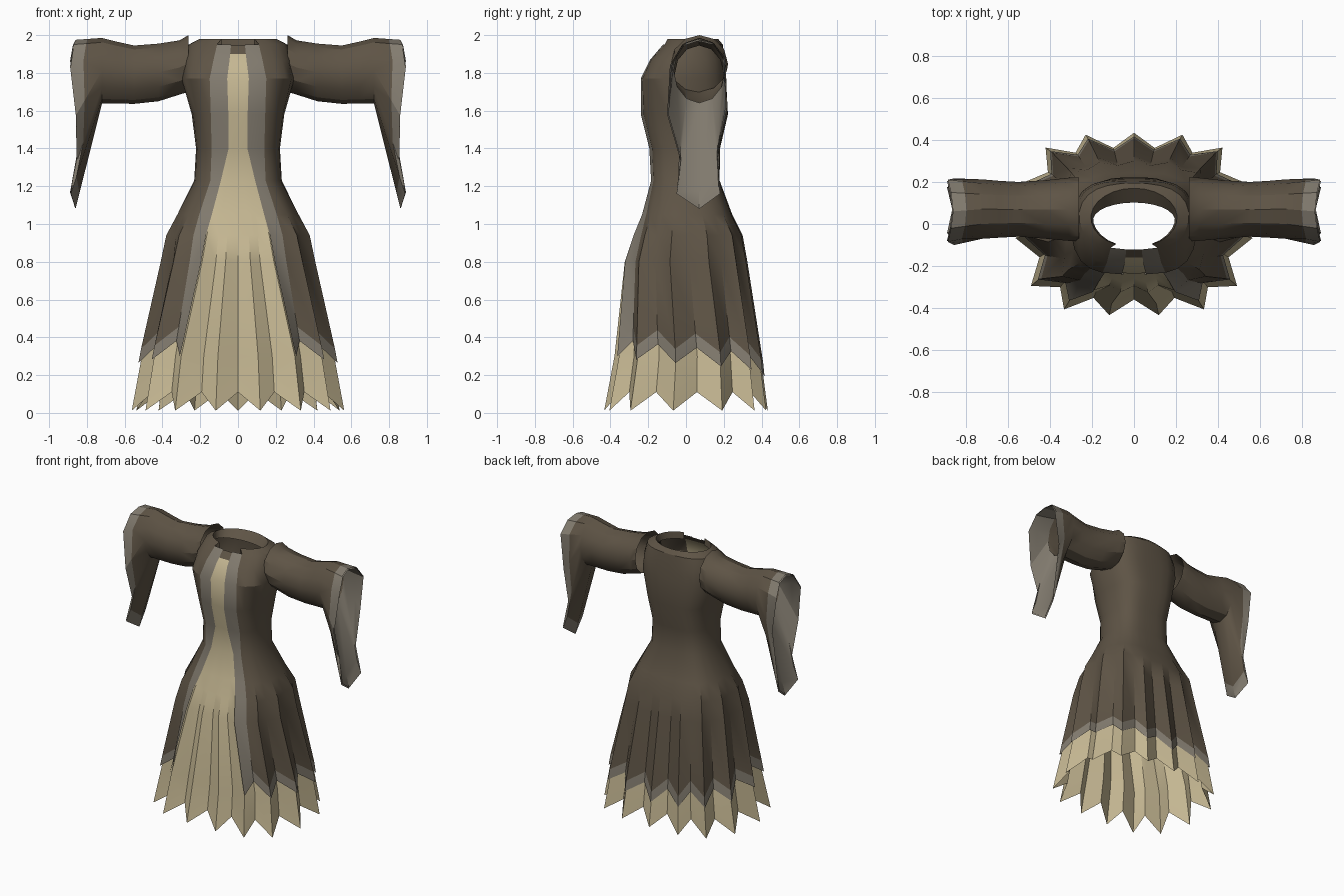
import bpy
from math import sin, cos, radians, pi

cube = bpy.data.objects.get("Cube")
if cube:
    bpy.data.objects.remove(cube)


def material(name, rgb):
    m = bpy.data.materials.new(name)
    m.use_nodes = True
    m.diffuse_color = (*rgb, 1)
    m.node_tree.nodes["Principled BSDF"].inputs["Base Color"].default_value = (*rgb, 1)
    return m


BROWN, GREY, BEIGE = range(3)
MATS = [material("brown_cloth", (.112, .088, .06)),
        material("grey_trim", (.225, .2, .16)),
        material("beige_linen", (.56, .475, .29))]


def loft(name, rings, color, closed=False, angle=30):
    """Skin rings of points; color(row, column) gives a material or None for no face."""
    n = len(rings[0])
    verts = [p for ring in rings for p in ring]
    faces, mats = [], []
    for r in range(len(rings) - 1):
        for c in range(n if closed else n - 1):
            m = color(r, c)
            if m is None:
                continue
            d = (c + 1) % n
            faces.append((r * n + c, (r + 1) * n + c, (r + 1) * n + d, r * n + d))
            mats.append(m)
    mesh = bpy.data.meshes.new(name)
    mesh.from_pydata(verts, [], faces)
    for m in MATS:
        mesh.materials.append(m)
    for poly, m in zip(mesh.polygons, mats):
        poly.material_index = m
    ob = bpy.data.objects.new(name, mesh)
    bpy.context.collection.objects.link(ob)
    bpy.ops.object.select_all(action='DESELECT')
    ob.select_set(True)
    bpy.context.view_layer.objects.active = ob
    bpy.ops.object.mode_set(mode='EDIT')
    bpy.ops.mesh.select_all(action='SELECT')
    bpy.ops.mesh.delete_loose()
    bpy.ops.mesh.select_all(action='SELECT')
    bpy.ops.mesh.normals_make_consistent(inside=False)
    bpy.ops.object.mode_set(mode='OBJECT')
    bpy.ops.object.shade_smooth_by_angle(angle=radians(angle))
    return ob


# Gown profile: height, half width, front y, back y, panel angle, trim angle, pleat depth
PROFILE = [
    (1.98, .205, -.11, .17, 8, 25, 0),
    (1.95, .262, -.122, .195, 8, 25, 0),
    (1.87, .285, -.19, .205, 9, 27, 0),
    (1.77, .30, -.24, .212, 11, 30, 0),
    (1.58, .245, -.24, .222, 12, 36, 0),
    (1.40, .222, -.195, .18, 13, 39, 0),
    (1.23, .232, -.188, .178, 23, 39, 0),
    (1.05, .328, -.238, .245, 25, 40, .025),
    (.94, .387, -.285, .30, 26, 41, .07),
    (.80, .415, -.333, .325, 28, 43, .095),
    (.30, .525, -.39, .405, 36, 48, .13),
    (0, .568, -.437, .435, 36, 48, .14)]
COLS = 30


def profile_at(z):
    for hi, lo in zip(PROFILE, PROFILE[1:]):
        if z >= lo[0]:
            t = (hi[0] - z) / (hi[0] - lo[0])
            return [p + (q - p) * t for p, q in zip(hi, lo)]
    return PROFILE[-1]


def gown_point(k, z, scale=1.0):
    """Point on the gown; columns run from the front centre, odd ones are pleat ridges."""
    _, rx, yf, yb, a, b, depth = profile_at(z)
    side = 1 if k <= COLS / 2 else -1
    base = 12 * min(k, COLS - k)
    if base <= 36:
        ang = base / 36 * a
    elif base <= 48:
        ang = a + (base - 36) / 12 * (b - a)
    else:
        ang = b + (base - 48) / 132 * (180 - b)
    s = scale * (1 if k % 2 else 1 - depth)
    ang = radians(ang)
    # Front and back are flattened below the round neckline
    flat = .85 * min(1, (1.98 - z) / .06)
    c = cos(ang) * (1 - flat) + sin(pi / 2 * cos(ang)) * flat
    return (side * rx * s * sin(ang), (yf + yb) / 2 - (yb - yf) / 2 * s * c, z)


def hem(k):
    back = min(k, COLS - k) - 3
    return .30 - .009 * back + (0 if k % 2 else .09)


# Over-gown: bodice and open-fronted skirt with trimmed edges and hem
heights = [p[0] for p in PROFILE[:-2]]
open_cols = range(3, COLS - 2)
rings = [[gown_point(k, z) for k in open_cols] for z in heights]
rings.append([gown_point(k, hem(k) + .075) for k in open_cols])
rings.append([gown_point(k, hem(k)) for k in open_cols])
last_row, last_col = len(rings) - 2, len(open_cols) - 2


def gown_color(r, c):
    if c in (0, last_col):
        return GREY if r else None
    return GREY if r == last_row else BROWN


loft("over_gown", rings, gown_color)

# Neck facing folded inside the neckline
rim = [gown_point(k, 1.98) for k in range(4, COLS - 3)]
inner = [(x * .95, y * (.6 if y > 0 else .98), 1.93) for x, y, z in rim]
loft("neck_facing", [rim, inner], lambda r, c: BROWN)


# Underskirt with the long front panel, topped by a brown neck edge
def under_point(k, z):
    return gown_point(k, z, .975 + .025 * max(0, 1 - z / .3))


under_heights = [1.945, 1.9] + [p[0] for p in PROFILE[2:-1]]
rings = [[under_point(k, z) for k in range(COLS)] for z in under_heights]
rings.append([under_point(k, .012 if k % 2 else .11) for k in range(COLS)])
skirt_start = under_heights.index(.94)


def under_color(r, c):
    if r < skirt_start and 4 <= c < COLS - 4:
        return None
    return BEIGE if r else BROWN


loft("underskirt", rings, under_color, closed=True)

# Sleeve tube: x, top, bottom, front y, back y
TUBE = [(.262, 2.0, 1.70, -.08, .222), (.31, 1.972, 1.685, -.08, .22),
        (.42, 1.955, 1.65, -.07, .208), (.55, 1.945, 1.636, -.06, .2),
        (.64, 1.965, 1.638, -.065, .205), (.72, 1.985, 1.638, -.07, .212)]
# Hanging cuff rim, clockwise from the top: x, y, z
CUFF = [(.86, .06, 1.975), (.87, .15, 1.955), (.885, .21, 1.87), (.855, .217, 1.62),
        (.85, .168, 1.36), (.885, .18, 1.16), (.86, .07, 1.08), (.885, -.05, 1.16),
        (.85, -.03, 1.34), (.855, -.10, 1.58), (.885, -.085, 1.84), (.87, -.02, 1.95)]


def tube_ring(x, top, bottom, yf, yb):
    return [(x, (yf + yb) / 2 + (yb - yf) / 2 * sin(i * pi / 6),
             (top + bottom) / 2 + (top - bottom) / 2 * cos(i * pi / 6))
            for i in range(12)]


def band_edge(ring):
    """Inner edge of the cuff band, narrowing towards the hanging tip."""
    edge = []
    for p, q in zip(ring, CUFF):
        t = .55 + .3 * (1.975 - q[2]) / .9
        edge.append(tuple(u + (v - u) * t for u, v in zip(p, q)))
    return edge


def inset(ring):
    cy = sum(p[1] for p in ring) / 12
    cz = sum(p[2] for p in ring) / 12
    return [(x + .004, cy + (y - cy) * .96, cz + (z - cz) * .98) for x, y, z in ring]


def mirror(rings, side):
    return [[(side * x, y, z) for x, y, z in ring] for ring in rings]


tube = [tube_ring(*t) for t in TUBE]
cuff = [tube[-1], band_edge(tube[-1]), CUFF]
for label, side in (("left", 1), ("right", -1)):
    loft(label + "_sleeve", mirror(tube + cuff[1:], side),
         lambda r, c: GREY if r == len(tube) else BROWN, closed=True)
    # Grey lining inside the cuff, slightly inset
    loft(label + "_cuff_lining", mirror([inset(r) for r in cuff], side),
         lambda r, c: GREY, closed=True)
